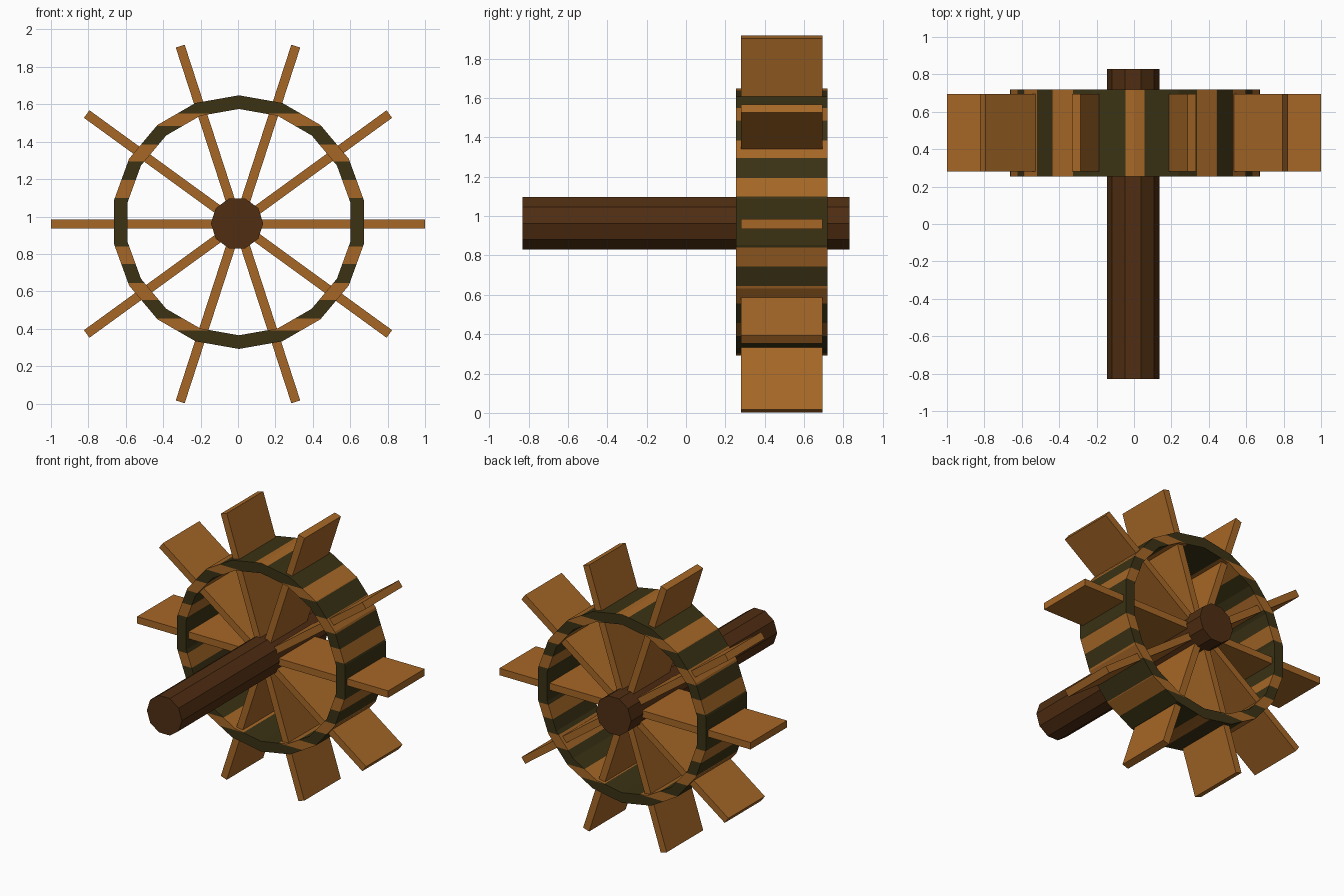
import bpy, bmesh, math
from mathutils import Matrix

if "Cube" in bpy.data.objects:
    bpy.data.objects.remove(bpy.data.objects["Cube"])

CZ = 0.96  # wheel centre height


def material(name, rgb):
    m = bpy.data.materials.new(name)
    m.diffuse_color = (*rgb, 1)
    m.use_nodes = True
    m.node_tree.nodes["Principled BSDF"].inputs["Base Color"].default_value = m.diffuse_color
    return m


wood = material("warm_wood", (0.38, 0.136, 0.020))
dark = material("dark_wood", (0.080, 0.027, 0.006))
moss = material("mossy_olive", (0.043, 0.032, 0.007))


def make_object(name, bm, mats):
    bmesh.ops.recalc_face_normals(bm, faces=bm.faces)
    me = bpy.data.meshes.new(name)
    bm.to_mesh(me)
    bm.free()
    for m in mats:
        me.materials.append(m)
    ob = bpy.data.objects.new(name, me)
    bpy.context.collection.objects.link(ob)
    return ob


# Axle: ten-sided beam along y
bm = bmesh.new()
bmesh.ops.create_cone(bm, cap_ends=True, segments=10, radius1=0.14, radius2=0.14, depth=1.66)
bmesh.ops.rotate(bm, verts=bm.verts, matrix=Matrix.Rotation(math.radians(18), 3, 'Z')
                 if abs(max(v.co.x for v in bm.verts) - 0.14) > 1e-3 else Matrix.Identity(3))
bmesh.ops.rotate(bm, verts=bm.verts, matrix=Matrix.Rotation(math.pi / 2, 3, 'X'))
bmesh.ops.translate(bm, verts=bm.verts, vec=(-0.005, 0, 0.963))
make_object("axle", bm, [dark])

# Paddles: ten boards running from the axle to the tips
for i in range(10):
    bm = bmesh.new()
    bmesh.ops.create_cube(bm, size=1)
    bmesh.ops.scale(bm, verts=bm.verts, vec=(0.92, 0.415, 0.05))
    bmesh.ops.translate(bm, verts=bm.verts, vec=(0.54, 0.487, 0))
    bmesh.ops.rotate(bm, verts=bm.verts, matrix=Matrix.Rotation(i * math.tau / 10, 3, 'Y'))
    bmesh.ops.translate(bm, verts=bm.verts, vec=(0, 0, CZ))
    make_object(f"paddle_{i + 1}", bm, [wood])

# Rim: eighteen-sided hoop with a vertex at the top
bm = bmesh.new()
loops = []
for i in range(18):
    a = i * math.tau / 18
    loops.append([bm.verts.new((r * math.sin(a), y, r * math.cos(a)))
                  for r, y in ((0.678, 0.255), (0.678, 0.72), (0.605, 0.72), (0.605, 0.255))])
for i in range(18):
    p, q = loops[i], loops[(i + 1) % 18]
    for k in range(4):
        n = (k + 1) % 4
        bm.faces.new((p[k], p[n], q[n], q[k]))
bmesh.ops.recalc_face_normals(bm, faces=bm.faces)


def cut(co, no):
    bmesh.ops.bisect_plane(bm, geom=bm.verts[:] + bm.edges[:] + bm.faces[:],
                           plane_co=co, plane_no=no)


# Rim stripes: alternating bands by height, plus one strip at the crown
bands = [0.13, 0.225, 0.325, 0.415, 0.515, 0.58]
for s in (-1, 1):
    for z in bands:
        cut((0, 0, s * z), (0, 0, 1))
    cut((s * 0.05, 0, 0), (1, 0, 0))
for f in bm.faces:
    f.normal_update()
    c = f.calc_center_median()
    crown = abs(c.x) < 0.05 and abs(c.z) > 0.64 and abs(f.normal.y) < 0.5
    band = sum(abs(c.z) > z for z in bands)
    f.material_index = 1 if crown or band % 2 else 0
bmesh.ops.translate(bm, verts=bm.verts, vec=(0.005, 0, 0.97))
make_object("rim", bm, [moss, wood])
